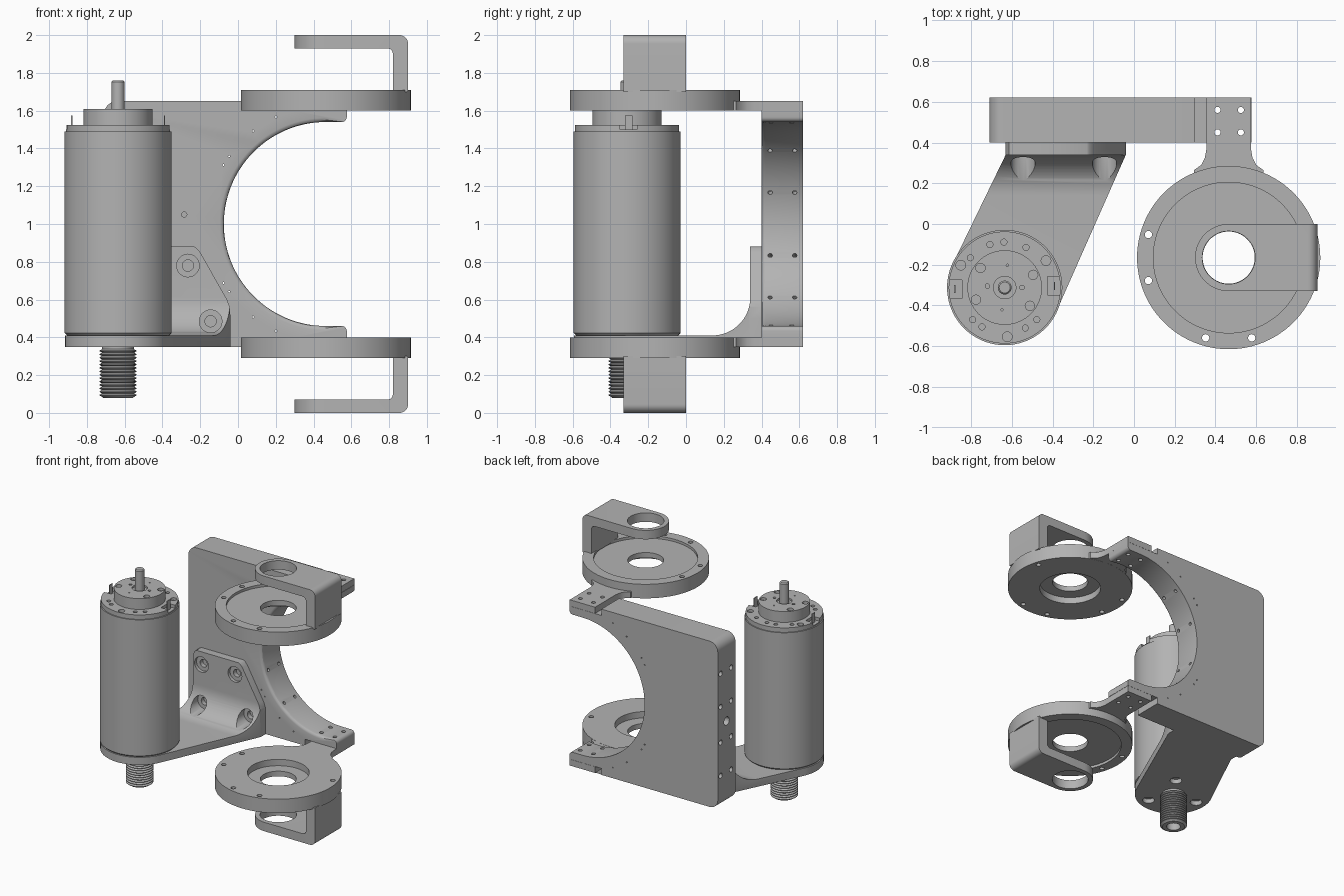
import bpy, bmesh
from math import radians, cos, sin
from mathutils import Vector

if "Cube" in bpy.data.objects:
    bpy.data.objects.remove(bpy.data.objects["Cube"], do_unlink=True)

grey = bpy.data.materials.new("machined_grey")
grey.use_nodes = True
COLOR = (0.45, 0.45, 0.45, 1)
grey.diffuse_color = COLOR
grey.node_tree.nodes["Principled BSDF"].inputs["Base Color"].default_value = COLOR


def arc(cx, cy, r, a0, a1, n):
    angles = [radians(a0 + (a1 - a0) * i / n) for i in range(n + 1)]
    return [(cx + r * cos(a), cy + r * sin(a)) for a in angles]


def polar(center, r, a):
    return arc(center[0], center[1], r, a, a, 1)[0]


def to_object(name, bm):
    bmesh.ops.recalc_face_normals(bm, faces=bm.faces)
    mesh = bpy.data.meshes.new(name)
    bm.to_mesh(mesh)
    bm.free()
    ob = bpy.data.objects.new(name, mesh)
    bpy.context.collection.objects.link(ob)
    return ob


def prism(name, pts, lo, hi, axis):
    """Extrude a closed 2D outline along one axis."""
    place = {"x": lambda a, b, c: (c, a, b),
             "y": lambda a, b, c: (a, c, b),
             "z": lambda a, b, c: (a, b, c)}[axis]
    bm = bmesh.new()
    base = bm.faces.new([bm.verts.new(place(a, b, lo)) for a, b in pts])
    out = bmesh.ops.extrude_face_region(bm, geom=[base])["geom"]
    shift = Vector(place(0, 0, hi - lo))
    bmesh.ops.translate(bm, vec=shift, verts=[v for v in out if isinstance(v, bmesh.types.BMVert)])
    return to_object(name, bm)


def lathe(name, profile, center, steps=64, closed=False):
    """Revolve an (r, z) profile about a vertical axis."""
    bm = bmesh.new()
    vs = [bm.verts.new((center[0] + r, center[1], z)) for r, z in profile]
    pairs = list(zip(vs, vs[1:])) + ([(vs[-1], vs[0])] if closed else [])
    edges = [bm.edges.new(p) for p in pairs]
    bmesh.ops.spin(bm, geom=vs + edges, cent=(*center, 0), axis=(0, 0, 1),
                   angle=radians(360), steps=steps)
    bmesh.ops.remove_doubles(bm, verts=bm.verts, dist=0.0001)
    return to_object(name, bm)


def boolean(ob, tool, operation="DIFFERENCE"):
    tool.hide_render = True
    mod = ob.modifiers.new("cut", "BOOLEAN")
    mod.operation, mod.object, mod.solver = operation, tool, "EXACT"
    bpy.context.view_layer.update()
    deps = bpy.context.evaluated_depsgraph_get()
    mesh = bpy.data.meshes.new_from_object(ob.evaluated_get(deps))
    ob.modifiers.clear()
    ob.data = mesh
    bpy.data.objects.remove(tool, do_unlink=True)


def drill(ob, holes, sides=16):
    """Each hole is (start, end, radius)."""
    bm = bmesh.new()
    for start, end, r in holes:
        a, b = Vector(start), Vector(end)
        m = (b - a).to_track_quat("Z", "Y").to_matrix().to_4x4()
        m.translation = (a + b) / 2
        bmesh.ops.create_cone(bm, cap_ends=True, segments=sides, radius1=r, radius2=r,
                              depth=(b - a).length, matrix=m)
    boolean(ob, to_object("drill_cutter", bm))


def mirror_down(ob, name):
    """Copy a part to the lower side of the mid plane z = 1."""
    bm = bmesh.new()
    bm.from_mesh(ob.data)
    for v in bm.verts:
        v.co.z = 2 - v.co.z
    return to_object(name, bm)


RING = (0.465, -0.165)
MOTOR = (-0.635, -0.312)
TAB_HOLES = [(x, y) for x in (0.41, 0.525) for y in (0.45, 0.56)]

# C-shaped frame plate
outline = ([(0.30, 1.65)] + arc(-0.64, 1.58, 0.07, 90, 180, 8)
           + arc(-0.64, 0.42, 0.07, 180, 270, 8)
           + [(0.30, 0.35), (0.30, 0.40), (0.576, 0.40)]
           + arc(0.55, 0.434, 0.026, 0, 90, 5)
           + arc(RING[0], 1, 0.54, 270, 90, 64)
           + arc(0.55, 1.566, 0.026, 270, 360, 5) + [(0.576, 1.60), (0.30, 1.60)])
frame = prism("frame_plate", outline, 0.40, 0.62, "y")
bm = bmesh.new()
bm.from_mesh(frame.data)
rim = [e for e in bm.edges if all(v.co.y < 0.41 and v.co.x > -0.08 and abs(v.co.z - 1) < 0.541
                                  for v in e.verts)]
bmesh.ops.bevel(bm, geom=rim, offset=0.022, segments=3, profile=0.5, affect="EDGES")
bm.to_mesh(frame.data)
bm.free()
holes = [((x, y, 0.2), (x, y, 1.8), 0.015) for x, y in TAB_HOLES]
for y in (0.445, 0.575):
    for a in (134, 162, 198, 226):
        (x0, z0), (x1, z1) = polar((RING[0], 1), 0.50, a), polar((RING[0], 1), 0.59, a)
        holes.append(((x0, y, z0), (x1, y, z1), 0.012))
    for dz in (-0.4, -0.14, 0.14, 0.4):
        holes.append(((-0.75, y + 0.01, 1 + dz), (-0.62, y + 0.01, 1 + dz), 0.02))
holes.append(((-0.75, 0.51, 1), (-0.6, 0.51, 1), 0.033))
holes.append(((-0.285, 0.3, 1.05), (-0.285, 0.46, 1.05), 0.014))
for a in (115, 128, 145, 150, 210, 215, 232, 245):
    x, z = polar((RING[0], 1), 0.625, a)
    holes.append(((x, 0.3, z), (x, 0.7, z), 0.005))
drill(frame, holes)

# Ring holders with their neck tabs, above and below
ring = lathe("upper_ring", [(0.128, 1.65), (0.128, 1.69), (0.37, 1.69), (0.37, 1.71), (0.45, 1.71),
                            (0.45, 1.60), (0.22, 1.60), (0.22, 1.65)], RING, 96, True)
drill(ring, [((*polar(RING, 0.41, a), 1.5), (*polar(RING, 0.41, a), 1.8), 0.018)
             for a in (16, 164, 196, 254, 286)])
half = [(-0.11, 0.62), (-0.11, 0.365), (-0.117, 0.325), (-0.135, 0.29), (-0.17, 0.265), (-0.17, 0.16)]
neck_outline = [(RING[0] + x, y) for x, y in half] + [(RING[0] - x, y) for x, y in reversed(half)]
neck = prism("upper_neck", neck_outline, 1.601, 1.65, "z")
drill(neck, [((x, y, 1.5), (x, y, 1.8), 0.015) for x, y in TAB_HOLES])

# Bent fork arms over each ring
fork = prism("upper_fork", [(0.2, 2)] + arc(0.855, 1.955, 0.045, 90, 0, 8)
             + [(0.90, 1.70), (0.82, 1.70)] + arc(0.79, 1.90, 0.03, 0, 90, 6) + [(0.2, 1.93)],
             -0.33, 0, "y")
boolean(fork, prism("fork_shape", arc(*RING, 0.165, 90, 270, 32) + [(1, -0.33), (1, 0)],
                    1.5, 2.2, "z"), "INTERSECT")
drill(fork, [((*RING, 1.85), (*RING, 2.1), 0.13)], 48)
for part in (ring, neck, fork):
    mirror_down(part, part.name.replace("upper", "lower"))

# Motor bracket: curved side profile trimmed by its plan and front outlines
bracket = prism("motor_bracket", [(-0.7, 0.41), (-0.7, 0.35), (0.40, 0.35), (0.40, 0.88), (0.34, 0.88)]
                + arc(0.14, 0.61, 0.2, 0, -90, 16), -1, 0.1, "x")
boolean(bracket, prism("plan_shape", [(-0.63, 0.5), (-0.63, 0.34)] + arc(*MOTOR, 0.28, 154, 336, 48)
                       + [(-0.04, 0.34), (-0.04, 0.5)], 0.2, 1, "z"), "INTERSECT")
boolean(bracket, prism("front_shape", [(-1, 0.2), (0, 0.2), (-0.04, 0.5), (-0.043, 0.56), (-0.058, 0.60),
                                       (-0.20, 0.85), (-0.22, 0.873), (-0.25, 0.89), (-0.58, 0.89),
                                       (-0.615, 0.87), (-0.63, 0.835), (-0.63, 0.62), (-1, 0.62)],
                       -1, 1, "y"), "INTERSECT")
bolts = [(-0.265, 0.78), (-0.555, 0.78), (-0.145, 0.485), (-0.545, 0.485)]
drill(bracket, [((x, 0.05, z), (x, 0.365, z), 0.06) for x, z in bolts]
      + [((*polar(MOTOR, 0.2, a), 0.3), (*polar(MOTOR, 0.2, a), 0.385), 0.043) for a in (55, 175, 295)], 28)
drill(bracket, [((x, 0.3, z), (x, 0.5, z), 0.03) for x, z in bolts])

# Motor body with stepped cap
motor = lathe("motor_body", [(0, 0.41), (0.27, 0.41), (0.283, 0.423), (0.283, 1.49), (0.275, 1.49),
                             (0.275, 1.525), (0.183, 1.525), (0.183, 1.61), (0.055, 1.61),
                             (0.055, 1.595), (0, 1.595)], MOTOR, 96)


def cap_holes(r, angles, top, size):
    return [((*polar(MOTOR, r, a), top - 0.02), (*polar(MOTOR, r, a), top + 0.05), size) for a in angles]


drill(motor, cap_holes(0.242, (33, 153, 273), 1.525, 0.024)
      + cap_holes(0.223, (62, 91, 109, 139, 225, 240, 297, 315), 1.525, 0.015)
      + cap_holes(0.153, (24, 141, 203, 324), 1.61, 0.023)
      + cap_holes(0.085, (0, 175), 1.61, 0.011) + cap_holes(0.11, (83, 263), 1.61, 0.006))

# Terminal recesses and pins on both sides of the cap
for side, label in ((-1, "right"), (1, "left")):
    x, y = MOTOR[0] + side * 0.245, MOTOR[1] + side * 0.008
    boolean(motor, prism("recess", [(x - 0.035, y - 0.045), (x + 0.035, y - 0.045),
                                    (x + 0.035, y + 0.045), (x - 0.035, y + 0.045)], 1.5, 1.56, "z"))
    prism(label + "_terminal_pin", [(x - 0.003, y - 0.02), (x + 0.003, y - 0.02),
                                    (x + 0.003, y + 0.02), (x - 0.003, y + 0.02)], 1.495, 1.575, "z")

# Output shaft
lathe("motor_shaft", [(0, 1.58), (0.034, 1.58), (0.034, 1.753), (0.027, 1.76), (0, 1.76)], MOTOR, 32)

# Threaded stud below, with a hollow end
TURNS, PITCH = 14, 0.018
stud = [(0, 0.16), (0.05, 0.16), (0.05, 0.08), (0.08, 0.08)]
for i in range(TURNS):
    z = 0.085 + i * PITCH
    stud += [(0.085, z), (0.098, z + PITCH * 0.4), (0.098, z + PITCH * 0.6)]
stud += [(0.085, 0.085 + TURNS * PITCH), (0.085, 0.36), (0, 0.36)]
lathe("threaded_stud", stud, MOTOR, 40)

# Material and shading
bpy.ops.object.select_all(action="DESELECT")
for ob in bpy.context.collection.objects:
    if ob.type == "MESH":
        ob.data.materials.clear()
        ob.data.materials.append(grey)
        ob.select_set(True)
        bpy.context.view_layer.objects.active = ob
bpy.ops.object.shade_smooth_by_angle(angle=radians(30))
